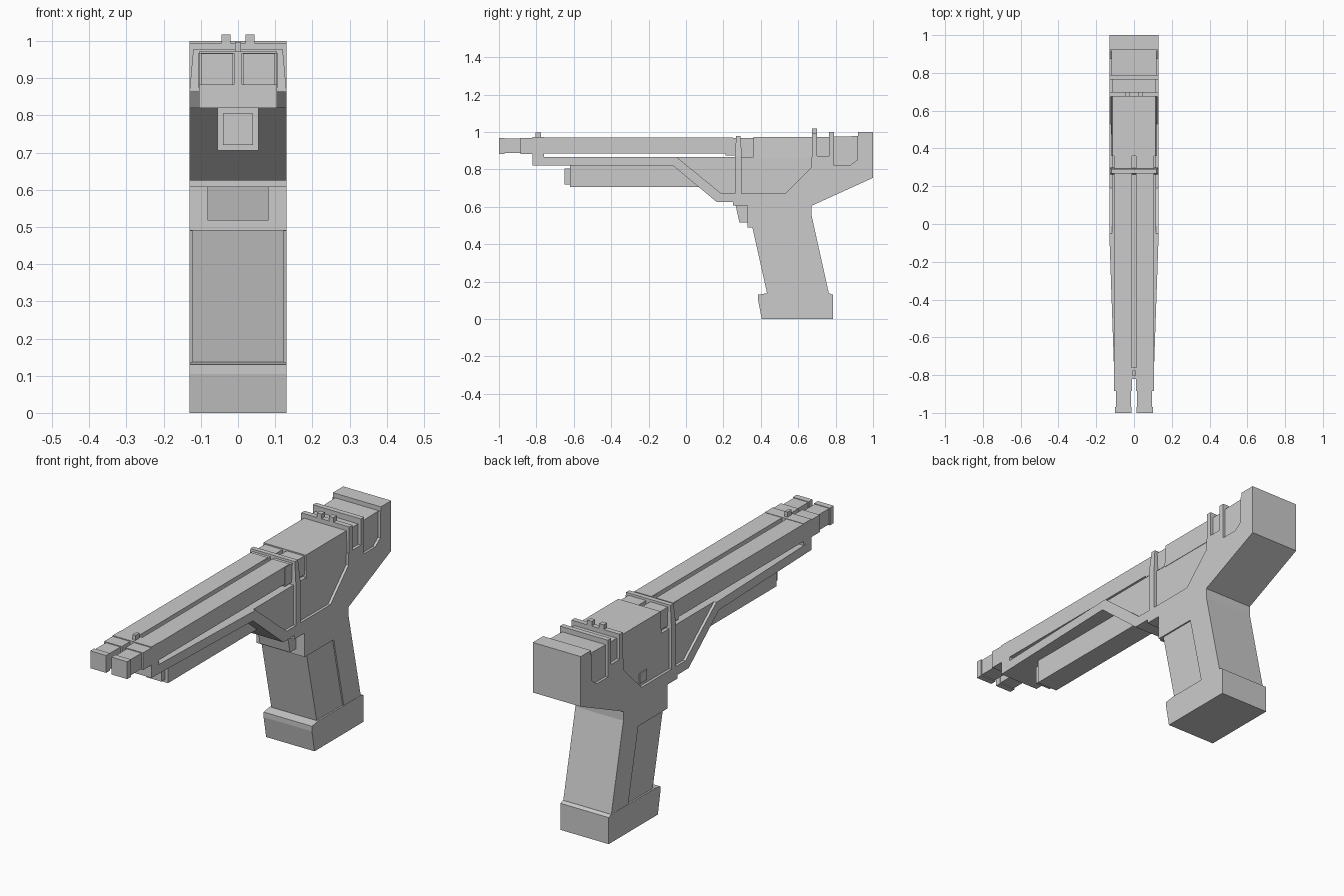
import bpy, bmesh


def half_width(y):
    # fore end narrows toward the muzzle
    return 0.13 if y >= -0.07 else 0.13 - 0.026 * (-0.07 - y) / 0.75


def prism(name, profile, x0, x1):
    """Extrude a (y, z) profile across x; x0 / x1 are numbers or functions of (y, z)."""
    at = lambda f, p: f(*p) if callable(f) else f
    bm = bmesh.new()
    a = [bm.verts.new((at(x0, p), *p)) for p in profile]
    b = [bm.verts.new((at(x1, p), *p)) for p in profile]
    n = len(profile)
    bm.faces.new(a)
    bm.faces.new(b[::-1])
    for i in range(n):
        bm.faces.new((a[i], b[i], b[(i + 1) % n], a[(i + 1) % n]))
    bmesh.ops.recalc_face_normals(bm, faces=bm.faces)
    me = bpy.data.meshes.new(name)
    bm.to_mesh(me)
    bm.free()
    ob = bpy.data.objects.new(name, me)
    bpy.context.collection.objects.link(ob)
    return ob


def box(name, x0, x1, y0, y1, z0, z1):
    return prism(name, [(y0, z0), (y1, z0), (y1, z1), (y0, z1)], x0, x1)


def recess(ob, profile, depth_x):
    """Cut a shallow pocket into both sides of ob, down to x = depth_x."""
    for s in (-1, 1):
        cutter = prism("cutter", profile, s * depth_x, s * 0.2)
        cutter.hide_render = True
        m = ob.modifiers.new("recess", 'BOOLEAN')
        m.operation, m.solver, m.object = 'DIFFERENCE', 'EXACT', cutter
        bpy.context.view_layer.objects.active = ob
        bpy.ops.object.modifier_apply(modifier=m.name)
        bpy.data.objects.remove(cutter)


# main frame with grip and rear block
frame = prism("frame_and_grip", [
    (-0.07, 0.82), (0.165, 0.625), (0.25, 0.625), (0.25, 0.607), (0.33, 0.607),
    (0.33, 0.49), (0.355, 0.49), (0.435, 0.13), (0.442, 0.1), (0.772, 0.1),
    (0.67, 0.56), (0.67, 0.605), (1, 0.755), (1, 1), (0.92, 1), (0.92, 0.978),
    (0.79, 0.975), (0.79, 1), (0.765, 1), (0.765, 0.972), (0.70, 0.972),
    (0.70, 0.995), (0.675, 0.995), (0.675, 0.865), (-0.07, 0.865)], -0.13, 0.13)
# side panel, rear pocket, rear slot, grip panel
recess(frame, [(-0.068, 0.88), (0.19, 0.67), (0.53, 0.67), (0.67, 0.81), (0.67, 0.88)], 0.117)
recess(frame, [(0.79, 1.05), (0.79, 0.82), (0.875, 0.82), (0.915, 0.85), (0.915, 1.05)], 0.118)
recess(frame, [(0.70, 1.05), (0.70, 0.872), (0.765, 0.872), (0.765, 1.05)], 0.115)
recess(frame, [(0.3, 0.489), (0.555, 0.489), (0.637, 0.12), (0.38, 0.12)], 0.123)

# tapered fore end and its front riser
prism("fore_end", [(-0.82, 0.82), (-0.07, 0.82), (-0.07, 0.865), (-0.82, 0.865)],
      lambda y, z: -half_width(y), lambda y, z: half_width(y))
box("front_riser", -0.105, 0.105, -0.82, -0.76, 0.82, 0.972)

# grip base
prism("grip_base", [(0.405, 0), (0.785, 0), (0.785, 0.13), (0.768, 0.137), (0.43, 0.137),
                    (0.385, 0.13), (0.385, 0.105)], -0.131, 0.131)

# twin barrels
for s, side in ((-1, "left"), (1, "right")):
    box(side + "_barrel", s * 0.012, s * 0.105, -0.82, 0.25, 0.885, 0.97)
    box(side + "_barrel_collar", s * 0.01, s * 0.105, -0.885, -0.81, 0.883, 0.968)
    box(side + "_muzzle_neck", s * 0.017, s * 0.096, -0.98, -0.88, 0.887, 0.964)
    box(side + "_muzzle_tip", s * 0.014, s * 0.1, -1, -0.97, 0.882, 0.967)
    box(side + "_barrel_sleeve", s * 0.011, s * 0.107, 0.21, 0.38, 0.875, 0.967)
    box(side + "_rear_sight", s * 0.02, s * 0.045, 0.675, 0.70, 0.99, 1.018)
box("front_sight", -0.008, 0.008, -0.805, -0.775, 0.96, 0.997)

# slide cover and strap, both leaning inward at the top
lean = lambda w, k: (lambda y, z: -w + k * max(0, z - 0.87), lambda y, z: w - k * max(0, z - 0.87))
prism("slide_cover", [(0.36, 0.86), (0.68, 0.86), (0.68, 0.973), (0.36, 0.973)], *lean(0.119, 0.04))
box("sleeve_support", -0.1, 0.1, 0.27, 0.4, 0.86, 0.9)
prism("strap_top", [(0.262, 0.87), (0.298, 0.87), (0.292, 0.978), (0.268, 0.978)], *lean(0.13, 0.09))
box("strap_sides", -0.13, 0.13, 0.262, 0.298, 0.665, 0.87)

# under-barrel tube, trigger, side button
box("under_barrel", -0.055, 0.055, -0.62, 0.12, 0.705, 0.83)
box("under_barrel_cap", -0.04, 0.04, -0.65, -0.61, 0.72, 0.805)
prism("trigger", [(0.265, 0.61), (0.285, 0.517), (0.34, 0.517), (0.34, 0.61)], -0.082, 0.082)
box("side_button", -0.122, -0.11, 0.475, 0.53, 0.685, 0.735)
